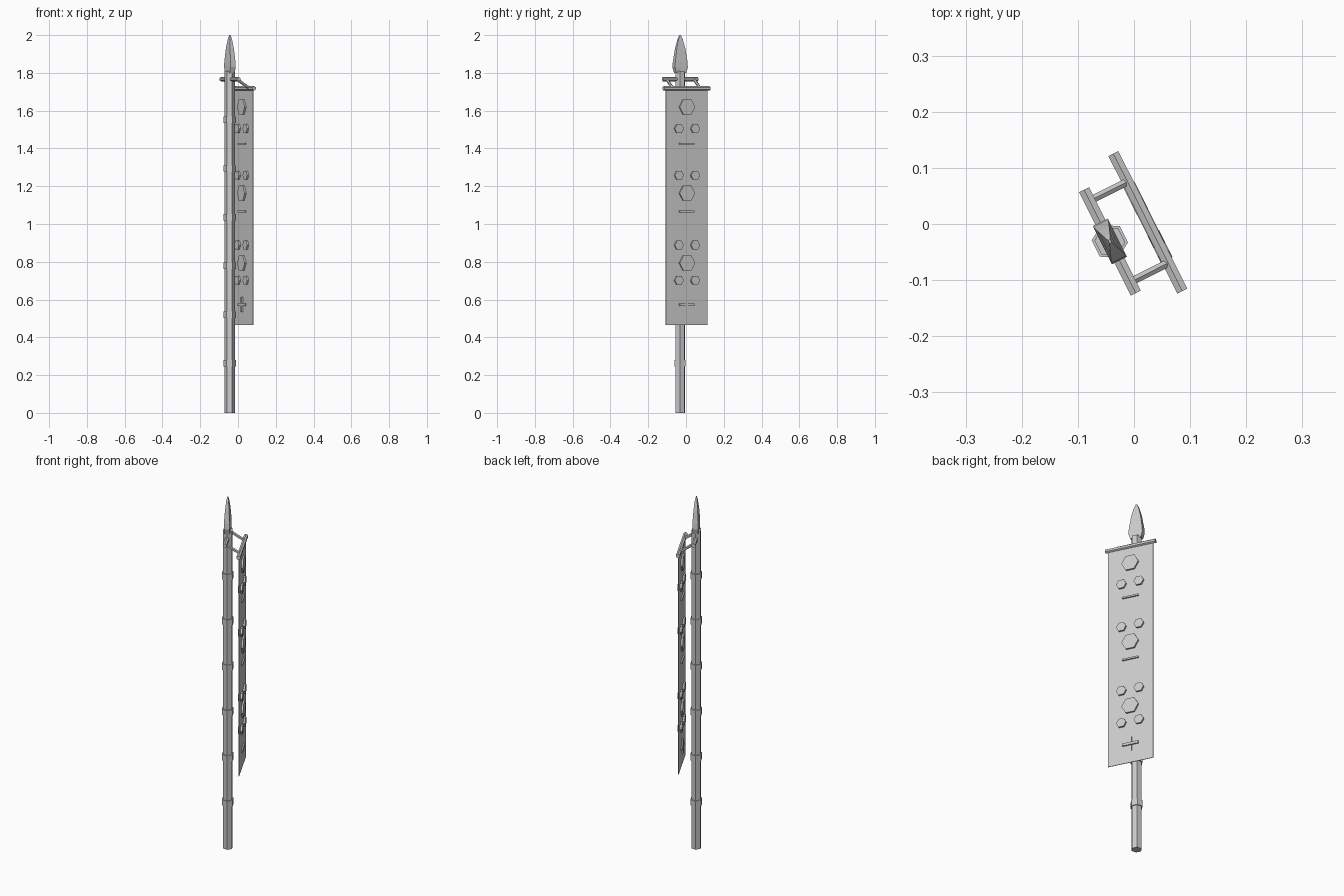
import bpy, bmesh
from math import radians, pi
from mathutils import Matrix, Vector

if "Cube" in bpy.data.objects:
    bpy.data.objects.remove(bpy.data.objects["Cube"])

# Local frame: x along the cross bars, y from pole towards banner, z up
FRAME = Matrix.Translation((-0.043, -0.031, 0)) @ Matrix.Rotation(radians(-63.4), 4, 'Z')
BANNER_Y = 0.0757


def finish(name, bm):
    bmesh.ops.recalc_face_normals(bm, faces=bm.faces)
    mesh = bpy.data.meshes.new(name)
    bm.to_mesh(mesh)
    bm.free()
    ob = bpy.data.objects.new(name, mesh)
    ob.matrix_world = FRAME
    bpy.context.collection.objects.link(ob)
    return ob


def rod(name, a, b, r, spin=0.0):
    """Hexagonal prism from a to b."""
    a, b = Vector(a), Vector(b)
    d = b - a
    m = (Matrix.Translation((a + b) / 2) @ d.to_track_quat('Z', 'Y').to_matrix().to_4x4()
         @ Matrix.Rotation(spin, 4, 'Z'))
    bm = bmesh.new()
    bmesh.ops.create_cone(bm, cap_ends=True, segments=6, radius1=r, radius2=r,
                          depth=d.length, matrix=m)
    # Keep one corner of upright prisms pointing along local x
    return finish(name, bm)


def hex_prism(name, centre, r, depth, axis):
    """Hexagonal prism along z or y with corners on local x."""
    bm = bmesh.new()
    ring = [Matrix.Rotation(i * pi / 3, 3, axis) @ Vector((r, 0, 0)) for i in range(6)]
    off = Vector((0, 0, depth / 2)) if axis == 'Z' else Vector((0, depth / 2, 0))
    c = Vector(centre)
    lo = [bm.verts.new(c + p - off) for p in ring]
    hi = [bm.verts.new(c + p + off) for p in ring]
    bm.faces.new(lo)
    bm.faces.new(hi)
    for i in range(6):
        j = (i + 1) % 6
        bm.faces.new((lo[i], lo[j], hi[j], hi[i]))
    return finish(name, bm)


def box(name, centre, size):
    bm = bmesh.new()
    bmesh.ops.create_cube(bm, size=1, matrix=Matrix.Translation(centre) @ Matrix.Diagonal((*size, 1)))
    return finish(name, bm)


# Pole with raised bands
hex_prism("pole", (0, 0, 0.905), 0.0275, 1.81, 'Z')
for i in range(6):
    hex_prism("pole_band", (0, 0, 0.262 + i * 0.258), 0.0325, 0.034, 'Z')

# Spear tip: stacked rectangular sections (z, half width, half thickness)
bm = bmesh.new()
rings = []
for z, w, t in [(1.80, 0.029, 0.014), (1.83, 0.038, 0.015), (1.86, 0.036, 0.015),
                (1.93, 0.025, 0.011), (1.98, 0.012, 0.006), (2.0, 0.003, 0.002)]:
    rings.append([bm.verts.new((x * w, y * t, z)) for x, y in ((-1, -1), (1, -1), (1, 1), (-1, 1))])
for lo, hi in zip(rings, rings[1:]):
    for i in range(4):
        j = (i + 1) % 4
        bm.faces.new((lo[i], lo[j], hi[j], hi[i]))
bm.faces.new(rings[0])
bm.faces.new(rings[-1])
finish("spear_tip", bm)

# Cross bars and sloping struts
rod("pole_bar", (-0.103, 0, 1.767), (0.103, 0, 1.767), 0.0115)
rod("banner_bar", (-0.137, BANNER_Y, 1.718), (0.137, BANNER_Y, 1.718), 0.0115)
for s in (-1, 1):
    rod("strut", (s * 0.081, 0, 1.767), (s * 0.081, BANNER_Y, 1.718), 0.008)

# Banner cloth
box("banner_cloth", (0, BANNER_Y, 1.093), (0.247, 0.003, 1.254))

# Raised hexagon ornaments, showing on both sides
for z in (1.62, 1.163, 0.793):
    hex_prism("large_hexagon", (0, BANNER_Y, z), 0.046, 0.022, 'Y')
for z in (1.505, 1.258, 0.888, 0.702):
    for s in (-1, 1):
        hex_prism("small_hexagon", (s * 0.048, BANNER_Y, z), 0.027, 0.023, 'Y')

# Raised strips and lower cross
for z in (1.425, 1.066):
    box("strip", (0, BANNER_Y, z), (0.088, 0.018, 0.009))
box("cross_horizontal", (0, BANNER_Y, 0.573), (0.088, 0.018, 0.014))
box("cross_vertical", (0, BANNER_Y - 0.004, 0.573), (0.014, 0.012, 0.08))
